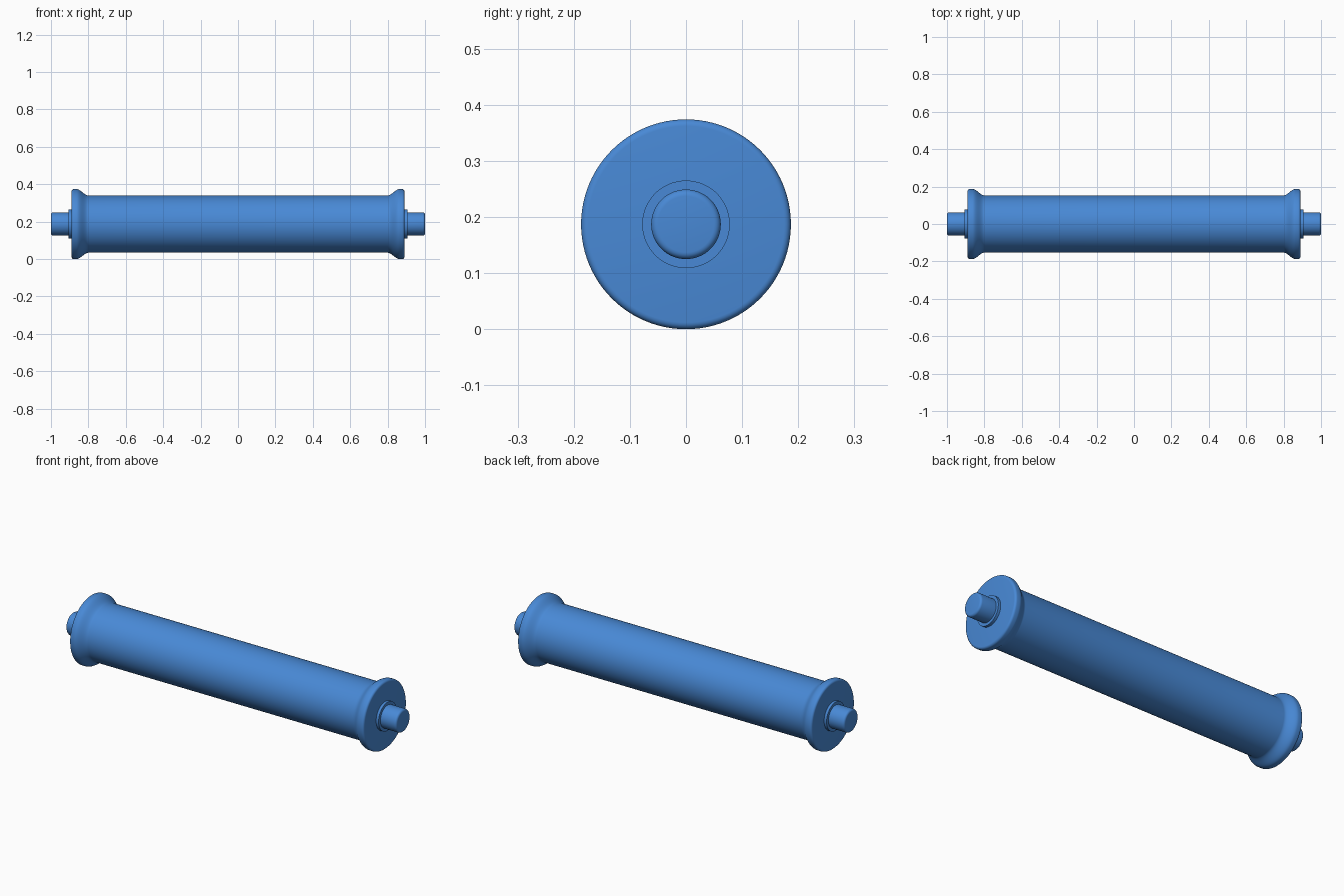
import bpy, bmesh, math

if "Cube" in bpy.data.objects:
    bpy.data.objects.remove(bpy.data.objects["Cube"])

CENTRE_Z = 0.187
SIDES = 96

blue = bpy.data.materials.new("blue")
blue.diffuse_color = (0.065, 0.25, 0.67, 1)
blue.use_nodes = True
blue.node_tree.nodes["Principled BSDF"].inputs["Base Color"].default_value = blue.diffuse_color


def lathe(name, profile):
    """Revolve (x, radius) points about the x axis; zero radius makes a pole."""
    bm = bmesh.new()
    rings = []
    for x, r in profile:
        n = SIDES if r > 0 else 1
        rings.append([bm.verts.new((x, r * math.cos(2 * math.pi * i / SIDES),
                                    r * math.sin(2 * math.pi * i / SIDES)))
                      for i in range(n)])
    for a, b in zip(rings, rings[1:]):
        for i in range(SIDES):
            j = (i + 1) % SIDES
            corners = [a[i % len(a)], a[j % len(a)], b[j % len(b)], b[i % len(b)]]
            bm.faces.new(list(dict.fromkeys(corners)))
    bmesh.ops.recalc_face_normals(bm, faces=bm.faces)
    mesh = bpy.data.meshes.new(name)
    bm.to_mesh(mesh)
    bm.free()
    mesh.materials.append(blue)
    obj = bpy.data.objects.new(name, mesh)
    obj.location.z = CENTRE_Z
    bpy.context.collection.objects.link(obj)
    bpy.ops.object.select_all(action='DESELECT')
    obj.select_set(True)
    bpy.context.view_layer.objects.active = obj
    bpy.ops.object.shade_smooth_by_angle(angle=math.radians(35))
    return obj


def rounded(x, r, size, steps=5):
    """Quarter-round outer corner ending on the end face at x."""
    return [(x - size + size * math.sin(t), r - size + size * math.cos(t))
            for t in (math.pi / 2 * i / steps for i in range(steps + 1))]


def both_ends(half):
    """Mirror a half profile running from the middle to the right end."""
    return [(-x, r) for x, r in reversed(half)] + half


# Roller: straight barrel, S-curved flare into a flange at each end
flare = [(0.80 + 0.063 * t, 0.153 + 0.034 * (3 * t * t - 2 * t ** 3))
         for t in (i / 12 for i in range(13))]
lathe("roller_barrel", both_ends(flare + rounded(0.89, 0.187, 0.012) + [(0.89, 0)]))

# Bearing collars and axle stubs
for side, s in (("left", -1), ("right", 1)):
    collar = [(0.88, 0), (0.88, 0.078), (0.905, 0.078), (0.905, 0)]
    stub = [(0.89, 0), (0.89, 0.062)] + rounded(1.0, 0.062, 0.012) + [(1.0, 0)]
    lathe(side + "_collar", [(s * x, r) for x, r in collar])
    lathe(side + "_axle_stub", [(s * x, r) for x, r in stub])
